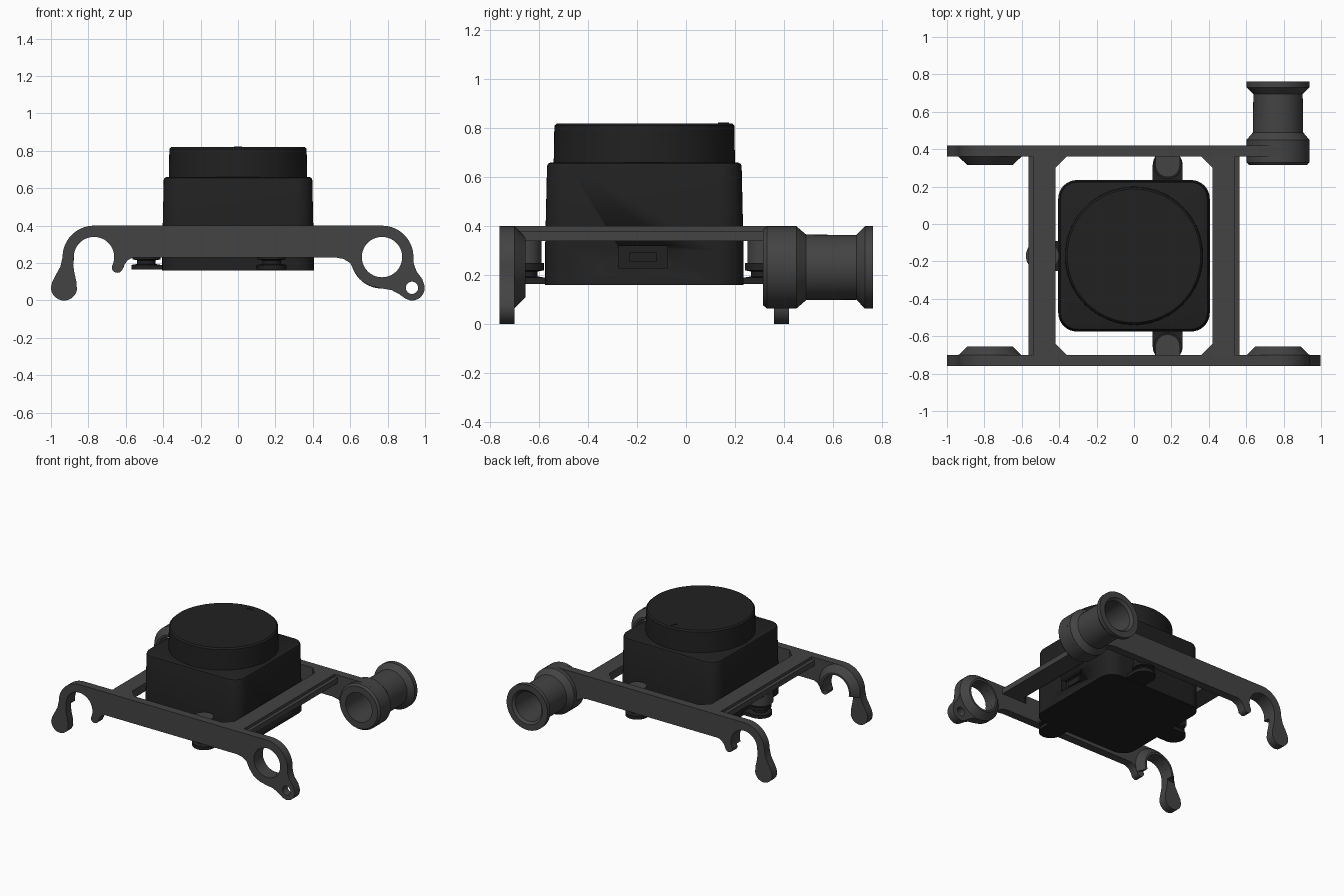
import bpy, bmesh, math
from mathutils import Vector

if "Cube" in bpy.data.objects:
    bpy.data.objects.remove(bpy.data.objects["Cube"])


def material(name, v):
    m = bpy.data.materials.new(name)
    m.diffuse_color = (v, v, v, 1)
    m.use_nodes = True
    m.node_tree.nodes["Principled BSDF"].inputs["Base Color"].default_value = m.diffuse_color
    return m


GREY = material("frame grey", 0.056)
BLACK = material("housing black", 0.015)


def finish(ob, mat, smooth=True):
    bpy.context.view_layer.objects.active = ob
    bpy.ops.object.select_all(action='DESELECT')
    ob.select_set(True)
    ob.data.materials.clear()
    ob.data.materials.append(mat)
    if smooth:
        bpy.ops.object.shade_smooth_by_angle(angle=math.radians(32))
    return ob


def from_bmesh(name, bm, mat):
    bmesh.ops.recalc_face_normals(bm, faces=bm.faces)
    me = bpy.data.meshes.new(name)
    bm.to_mesh(me)
    bm.free()
    ob = bpy.data.objects.new(name, me)
    bpy.context.collection.objects.link(ob)
    return finish(ob, mat)


def arc(cx, cz, r, a0, a1, n=20):
    return [(cx + r * math.cos(math.radians(a0 + (a1 - a0) * i / n)),
             cz + r * math.sin(math.radians(a0 + (a1 - a0) * i / n))) for i in range(n + 1)]


def plate(name, loops, y, thick, mat):
    """Flat outline with holes in XZ, extruded along y."""
    cu = bpy.data.curves.new(name, 'CURVE')
    cu.dimensions = '2D'
    cu.fill_mode = 'BOTH'
    cu.extrude = thick / 2
    for pts in loops:
        sp = cu.splines.new('POLY')
        sp.points.add(len(pts) - 1)
        for p, (a, b) in zip(sp.points, pts):
            p.co = (a, b, 0, 1)
        sp.use_cyclic_u = True
    ob = bpy.data.objects.new(name, cu)
    bpy.context.collection.objects.link(ob)
    ob.location.y = y
    ob.rotation_euler.x = math.pi / 2
    bpy.ops.object.select_all(action='DESELECT')
    ob.select_set(True)
    bpy.context.view_layer.objects.active = ob
    bpy.ops.object.convert(target='MESH')
    return finish(bpy.context.object, mat)


def lathe(name, profile, centre, axis, mat, a0=0, a1=360, n=48):
    """Closed (radius, offset) profile turned about the y or z axis."""
    full = a1 - a0 == 360
    bm = bmesh.new()
    rings = []
    for i in range(n if full else n + 1):
        a = math.radians(a0 + (a1 - a0) * i / n)
        c, s = math.cos(a), math.sin(a)
        rings.append([bm.verts.new(Vector(centre) + Vector((r * c, t, r * s) if axis == 'Y' else (r * c, r * s, t)))
                      for r, t in profile])
    k = len(profile)
    for i in range(n):
        A, B = rings[i], rings[(i + 1) % len(rings)]
        for j in range(k):
            bm.faces.new((A[j], A[(j + 1) % k], B[(j + 1) % k], B[j]))
    if not full:
        bm.faces.new(rings[0])
        bm.faces.new(rings[-1])
    bmesh.ops.remove_doubles(bm, verts=bm.verts, dist=1e-5)
    return from_bmesh(name, bm, mat)


def prism(name, pts, z0, z1, mat):
    bm = bmesh.new()
    lo = [bm.verts.new((x, y, z0)) for x, y in pts]
    hi = [bm.verts.new((x, y, z1)) for x, y in pts]
    bm.faces.new(lo)
    bm.faces.new(hi)
    for i in range(len(pts)):
        j = (i + 1) % len(pts)
        bm.faces.new((lo[i], lo[j], hi[j], hi[i]))
    return from_bmesh(name, bm, mat)


def box(name, x0, x1, y0, y1, z0, z1, mat):
    return prism(name, [(x0, y0), (x1, y0), (x1, y1), (x0, y1)], z0, z1, mat)


# End plates: shared open hook on the left, ring on the right
R, H, CX, CZ = 0.168, 0.108, 0.77, 0.232
hook = (arc(-CX, CZ, R, 90, 180) + [(-0.95, 0.18), (-0.975, 0.135), (-0.993, 0.1)]
        + arc(-0.93, 0.07, 0.07, 180, 350)
        + [(-0.864, 0.1), (-0.875, 0.15), (-0.881, 0.19)]
        + arc(-CX, CZ, H, 180, -25, 32) + arc(-0.645, 0.178, 0.03, 170, 350, 10)
        + [(-0.605, 0.195), (-0.59, 0.215), (-0.56, 0.23)])
ring_left = [(0.52, 0.23), (0.565, 0.222), (0.6, 0.2), (0.625, 0.15), (0.66, 0.105), (0.71, 0.077)]
tail = ([(0.77, 0.064), (0.82, 0.056), (0.86, 0.035), (0.895, 0.01)]
        + arc(0.93, 0.068, 0.068, -100, 10, 14) + [(0.985, 0.115), (0.955, 0.155), (0.94, 0.195)]
        + arc(CX, CZ, R, 0, 90))
ring_hole = arc(CX, CZ, H, 0, 351, 39)
tail_hole = arc(0.93, 0.068, 0.033, 0, 345, 23)
plate("front_plate", [hook + ring_left + tail, ring_hole, tail_hole], -0.73, 0.06, GREY)
plate("back_plate", [hook + ring_left[:4] + arc(CX, CZ, R, 215, 450, 48), ring_hole], 0.39, 0.06, GREY)

# Tapered bosses on the inner faces of the hooks and ring
for label, y, d in (("front", -0.70, 1), ("back", 0.36, -1)):
    taper = [(H, 0), (R, 0), (0.122, 0.045 * d), (H, 0.045 * d)]
    lathe(label + "_hook_boss", taper, (-CX, y, CZ), 'Y', GREY, -20, 190)
    if d == 1:
        lathe("front_ring_boss", taper, (CX, y, CZ), 'Y', GREY)

# Hollow spool at the back right
lathe("spool", [(H, 0.315), (0.155, 0.315), (R, 0.33), (R, 0.45), (0.134, 0.49), (0.132, 0.695),
                (R, 0.73), (R, 0.762), (0.125, 0.762), (H, 0.745)], (CX, 0, CZ), 'Y', GREY)

# Side rails with stepped outer ledge and corner gussets
for label, s in (("left", -1), ("right", 1)):
    outline = [(0.54, -0.70), (0.54, 0.36), (0.36, 0.36), (0.42, 0.30), (0.42, -0.64), (0.36, -0.70)]
    prism(label + "_rail", [(s * x, y) for x, y in outline], 0.34, 0.40, GREY)
    box(label + "_rail_ledge", s * 0.54, s * 0.565, -0.70, 0.36, 0.34, 0.38, GREY)

# Camera-like housing: stacked rounded squares
CY = -0.17
bm = bmesh.new()
loops = []
for half, z in ((0.405, 0.16), (0.405, 0.30), (0.397, 0.645), (0.393, 0.655), (0.382, 0.66)):
    rad = 0.1 - (0.405 - half)
    c = half - rad
    pts = []
    for sx, sy, a in ((1, 1, 0), (-1, 1, 90), (-1, -1, 180), (1, -1, 270)):
        pts += arc(sx * c, CY + sy * c, rad, a, a + 90, 8)
    loops.append([bm.verts.new((x, y, z)) for x, y in pts])
for A, B in zip(loops, loops[1:]):
    for i in range(len(A)):
        j = (i + 1) % len(A)
        bm.faces.new((A[i], A[j], B[j], B[i]))
bm.faces.new(loops[0])
bm.faces.new(loops[-1])
housing = from_bmesh("housing", bm, BLACK)

# Port recess in the right side
cutter = box("port_cutter", 0.36, 0.5, -0.275, -0.075, 0.23, 0.32, BLACK)
cutter.hide_render = True
mod = housing.modifiers.new("port", 'BOOLEAN')
mod.operation, mod.object, mod.solver = 'DIFFERENCE', cutter, 'EXACT'
bpy.context.view_layer.objects.active = housing
bpy.ops.object.modifier_apply(modifier="port")
bpy.data.objects.remove(cutter)
box("port_socket", 0.355, 0.38, -0.23, -0.12, 0.255, 0.295, BLACK)

# Round top cap and its pointer mark
lathe("top_cap", [(0, 0.65), (0.37, 0.65), (0.367, 0.81), (0.357, 0.82), (0, 0.82)],
      (0, CY, 0), 'Z', BLACK, n=72)
prism("pointer_mark", [(-0.022, 0.13), (0, 0.145), (0.022, 0.13), (0, 0.175)], 0.818, 0.823, BLACK)

# Three damped mounts: black lug and waist, grey tab on the frame
for label, x, y in (("front", 0.18, -0.655), ("back", 0.18, 0.315), ("left", -0.49, CY)):
    lathe(label + "_mount", [(0, 0.165), (0.08, 0.165), (0.08, 0.19), (0.05, 0.195), (0.05, 0.215),
                             (0.075, 0.22), (0.075, 0.25), (0, 0.25)], (x, y, 0), 'Z', BLACK, n=32)
    if label == "left":
        box("left_mount_lug", x, -0.39, y - 0.08, y + 0.08, 0.165, 0.19, BLACK)
        lathe("left_mount_tab", [(0, 0.245), (0.075, 0.245), (0.088, 0.26), (0.088, 0.345), (0, 0.345)],
              (x, y, 0), 'Z', GREY, n=32)
    else:
        d = 1 if label == "front" else -1
        box(label + "_mount_lug", x - 0.08, x + 0.08, y, y + d * 0.1, 0.165, 0.19, BLACK)
        lathe(label + "_mount_tab", [(0, 0.245), (0.065, 0.245), (0.065, 0.38), (0, 0.38)],
              (x, y, 0), 'Z', GREY, n=32)
        box(label + "_mount_tab_root", x - 0.065, x + 0.065, y - d * 0.06, y, 0.245, 0.38, GREY)
